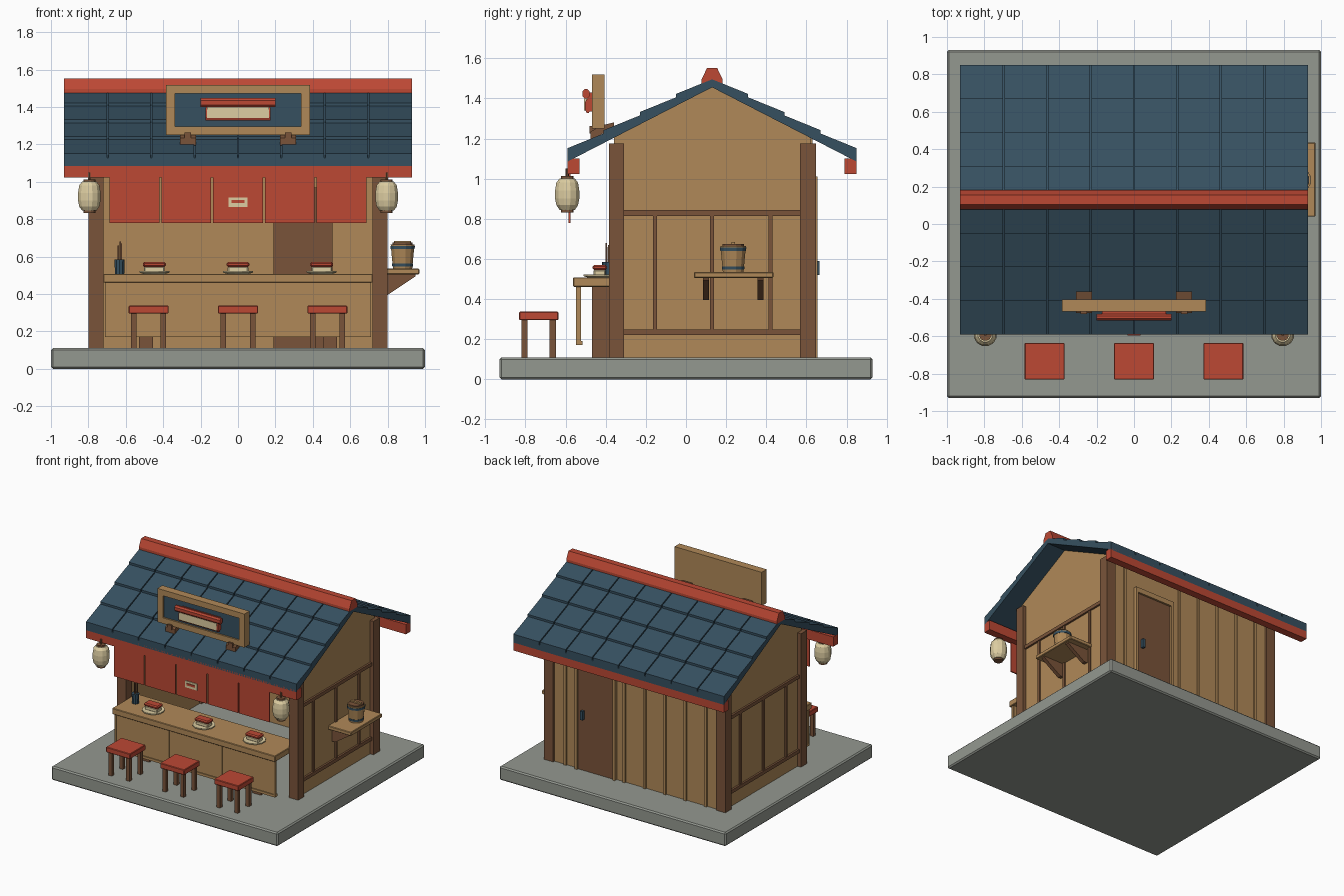
import bpy, bmesh, math

if "Cube" in bpy.data.objects:
    bpy.data.objects.remove(bpy.data.objects["Cube"])

def mat(name, r, g, b):
    m = bpy.data.materials.new(name)
    m.diffuse_color = [((c / 255 + 0.055) / 1.055) ** 2.4 for c in (r, g, b)] + [1]
    m.use_nodes = True
    m.node_tree.nodes["Principled BSDF"].inputs["Base Color"].default_value = m.diffuse_color
    return m

WOOD = mat("light_wood", 176, 137, 88)
BROWN = mat("dark_wood", 122, 84, 58)
RED = mat("red", 188, 72, 52)
NAVY = mat("navy", 54, 80, 96)
CREAM = mat("cream", 222, 206, 162)
STONE = mat("stone", 148, 152, 144)

def finish(name, bm, m):
    bmesh.ops.recalc_face_normals(bm, faces=bm.faces)
    me = bpy.data.meshes.new(name)
    bm.to_mesh(me)
    bm.free()
    me.materials.append(m)
    ob = bpy.data.objects.new(name, me)
    bpy.context.collection.objects.link(ob)
    return ob

def prism(name, profile, x0, x1, m, bm=None):
    """Extrude a (y, z) profile along x."""
    own = bm is None
    bm = bm or bmesh.new()
    a = [bm.verts.new((x0, y, z)) for y, z in profile]
    b = [bm.verts.new((x1, y, z)) for y, z in profile]
    n = len(a)
    bm.faces.new(a)
    bm.faces.new(b[::-1])
    for i in range(n):
        j = (i + 1) % n
        bm.faces.new((a[i], b[i], b[j], a[j]))
    return finish(name, bm, m) if own else None

def box(name, x0, x1, y0, y1, z0, z1, m, bevel=0):
    ob = prism(name, [(y0, z0), (y1, z0), (y1, z1), (y0, z1)], x0, x1, m)
    if bevel:
        mod = ob.modifiers.new("bevel", 'BEVEL')
        mod.width = bevel
        mod.segments = 1
    return ob

def lathe(name, profile, x, y, m, sides=12):
    """Spin an (r, z) profile into a closed solid around a vertical axis."""
    bm = bmesh.new()
    rings = [[bm.verts.new((x + r * math.cos(2 * math.pi * (i + .5) / sides),
                            y + r * math.sin(2 * math.pi * (i + .5) / sides), z))
              for i in range(sides)] for r, z in profile]
    for a, b in zip(rings, rings[1:]):
        for i in range(sides):
            j = (i + 1) % sides
            bm.faces.new((a[i], a[j], b[j], b[i]))
    bm.faces.new(rings[0])
    bm.faces.new(rings[-1])
    return finish(name, bm, m)

def hexbar(name, x0, x1, y, z, ry, rz, m):
    prism(name, [(y - ry, z - rz / 2), (y - ry, z + rz / 2), (y - ry * .4, z + rz), (y + ry * .4, z + rz),
                 (y + ry, z + rz / 2), (y + ry, z - rz / 2), (y + ry * .4, z - rz), (y - ry * .4, z - rz)],
          x0, x1, m)

# Base slab
box("base", -1, 1, -.93, .93, 0, .11, STONE, .01)

# Side walls, posts and timber framing
for s, side in ((-1, "left"), (1, "right")):
    prism(side + "_wall", [(-.36, .11), (.62, .11), (.62, 1.205), (.13, 1.457), (-.36, 1.205)],
          s * .735, s * .77, WOOD)
    for y0, y1, end in ((-.383, -.308, "front"), (.567, .647, "back")):
        box(f"{side}_{end}_post", s * .72, s * .80, y0, y1, .11, 1.175, BROWN)
    for z in (.22, .815):
        box(side + "_rail", s * .76, s * .785, -.31, .57, z, z + .028, BROWN)
    for y in (-.155, .13, .42):
        box(side + "_stud", s * .76, s * .78, y - .01, y + .01, .245, .82, BROWN)

# Back wall with battens and door
box("back_wall", -.74, .74, .60, .63, .11, 1.20, WOOD)
for x in (.62, .10, -.08, -.26, -.44, -.62):
    box("back_batten", x - .01, x + .01, .62, .643, .11, 1.15, WOOD)
box("door", .19, .505, .59, .64, .11, .97, BROWN)
for x in (.17, .505):
    box("door_jamb", x, x + .022, .62, .655, .11, 1.01, WOOD)
box("door_head", .17, .527, .62, .655, .97, 1.01, WOOD)
box("door_handle", .45, .47, .635, .665, .52, .59, NAVY)
box("front_lintel", -.72, .72, -.375, -.315, 1.09, 1.17, BROWN)

# Roof slab, stepped tiles, eave boards and ridge cap
tiles = bmesh.new()
for s, side in ((-1, "front"), (1, "back")):
    def yy(d):
        return .13 + s * (.72 - d)
    prism(side + "_roof", [(yy(0), 1.085), (yy(.72), 1.455), (yy(.72), 1.487), (yy(0), 1.127)], -.93, .93, NAVY)
    for row in range(4):
        d0, d1 = row * .18, row * .18 + .18
        z0, z1 = 1.125 + d0 / 2, 1.125 + d1 / 2
        prof = [(yy(d0), z0 - .005), (yy(d1), z1 - .005), (yy(d1), z1 + .010), (yy(d0), z0 + .027)]
        for c in range(8):
            x = -.93 + c * .2325
            prism("", prof, x + (.004 if c else 0), x + .2325 - (.004 if c < 7 else 0), NAVY, tiles)
    box(side + "_eave_board", -.93, .93, yy(0), yy(.06), 1.022, 1.10, RED)
finish("roof_tiles", tiles, NAVY)
prism("ridge_cap", [(.078, 1.475), (.182, 1.475), (.182, 1.495), (.155, 1.552), (.105, 1.552), (.078, 1.495)],
      -.93, .93, RED)

# Hanging curtain strips with a plain patch
for i in range(5):
    x = (i - 2) * .277
    box("curtain", x - .133, x + .133, -.586, -.576, .78, 1.03, RED)
box("curtain_patch", -.052, .052, -.592, -.584, .865, .917, CREAM)
box("curtain_patch_bar", -.036, .036, -.597, -.59, .885, .902, RED)

# Lanterns
for s in (-1, 1):
    x, y = s * .795, -.592
    lathe("lantern", [(.04, .845), (.056, .868), (.0625, .90), (.0625, .94), (.056, .98), (.04, 1.0)], x, y, CREAM)
    lathe("lantern_bottom_cap", [(.033, .832), (.033, .848)], x, y, BROWN)
    lathe("lantern_top_cap", [(.033, .995), (.033, 1.012)], x, y, BROWN)
    lathe("lantern_hook", [(.008, 1.0), (.008, 1.05)], x, y, BROWN, 6)

# Counter with front panel and supports
box("counter_top", -.72, .72, -.562, -.255, .46, .508, WOOD, .004)
box("counter_panel", -.705, .705, -.54, -.522, .18, .465, WOOD)
box("counter_bottom_rail", -.71, .71, -.547, -.515, .17, .19, WOOD)
for x in (-.703, -.235, .235, .703):
    box("counter_divider", x - .007, x + .007, -.547, -.53, .18, .465, WOOD)
for s in (-1, 1):
    box("counter_support", s * .455, s * .53, -.468, -.34, .11, .462, BROWN)

# Plates of food
for x in (-.447, 0, .447):
    lathe("plate", [(.055, .506), (.083, .514), (.083, .522), (.06, .519)], x, -.43, CREAM)
    box("food_base", x - .055, x + .055, -.46, -.40, .515, .547, CREAM, .006)
    box("food_topping", x - .062, x + .062, -.466, -.394, .545, .57, RED, .008)

# Cup of sticks
lathe("stick_cup", [(.026, .506), (.029, .585)], -.633, -.39, NAVY, 10)
for dx, dy, h in ((-.008, .004, .66), (.003, -.008, .68), (.01, .006, .67)):
    box("stick", -.637 + dx, -.629 + dx, -.394 + dy, -.386 + dy, .55, h, BROWN)

# Stools
for x in (-.478, 0, .478):
    box("stool_seat", x - .107, x + .107, -.832, -.636, .295, .337, RED, .004)
    for sx in (-1, 1):
        for sy in (-1, 1):
            lx, ly = x + sx * .079, -.734 + sy * .07
            box("stool_leg", lx - .015, lx + .015, ly - .015, ly + .015, .11, .30, BROWN)

# Roof sign with frame, emblem and brackets
box("sign_back", -.37, .37, -.445, -.405, 1.26, 1.51, WOOD)
box("sign_panel", -.34, .34, -.455, -.44, 1.29, 1.475, NAVY)
for z in (1.25, 1.472):
    box("sign_frame_rail", -.385, .385, -.468, -.405, z, z + .046, WOOD)
for s in (-1, 1):
    box("sign_frame_side", s * .337, s * .385, -.468, -.405, 1.29, 1.475, WOOD)
    prism("sign_bracket", [(-.475, 1.195), (-.36, 1.25), (-.36, 1.28), (-.42, 1.265), (-.475, 1.235)],
          s * .225, s * .31, BROWN)
    box("sign_strut", s * .25, s * .287, -.482, -.40, 1.225, 1.262, BROWN)
hexbar("emblem_top_bar", -.2, .2, -.498, 1.423, .017, .024, RED)
hexbar("emblem_lower_bar", -.175, .175, -.49, 1.362, .014, .034, RED)
box("emblem_block", -.165, .165, -.508, -.45, 1.34, 1.40, CREAM)
box("emblem_mount", -.17, .17, -.49, -.45, 1.335, 1.43, RED)

# Side shelf with wedge brackets
box("side_shelf", .765, .97, .04, .435, .505, .535, WOOD, .004)
for y in (.10, .372):
    bm = bmesh.new()
    a, b = [[bm.verts.new((x, yy, z)) for x, z in ((.765, .395), (.80, .395), (.95, .495), (.95, .508), (.765, .508))]
            for yy in (y - .015, y + .015)]
    bm.faces.new(a)
    bm.faces.new(b)
    for i in range(5):
        bm.faces.new((a[i], a[(i + 1) % 5], b[(i + 1) % 5], b[i]))
    finish("shelf_bracket", bm, BROWN)

# Bucket with bands and lid
bx, by = .88, .235
lathe("bucket", [(.053, .533), (.066, .665), (.058, .665), (.056, .65)], bx, by, WOOD)
lathe("bucket_lower_band", [(.057, .547), (.0585, .563)], bx, by, NAVY)
lathe("bucket_upper_band", [(.0665, .64), (.068, .657)], bx, by, NAVY)
lathe("bucket_lid", [(.056, .645), (.056, .674)], bx, by, BROWN)
box("bucket_lid_handle", bx - .045, bx + .045, by - .009, by + .009, .672, .684, WOOD)
